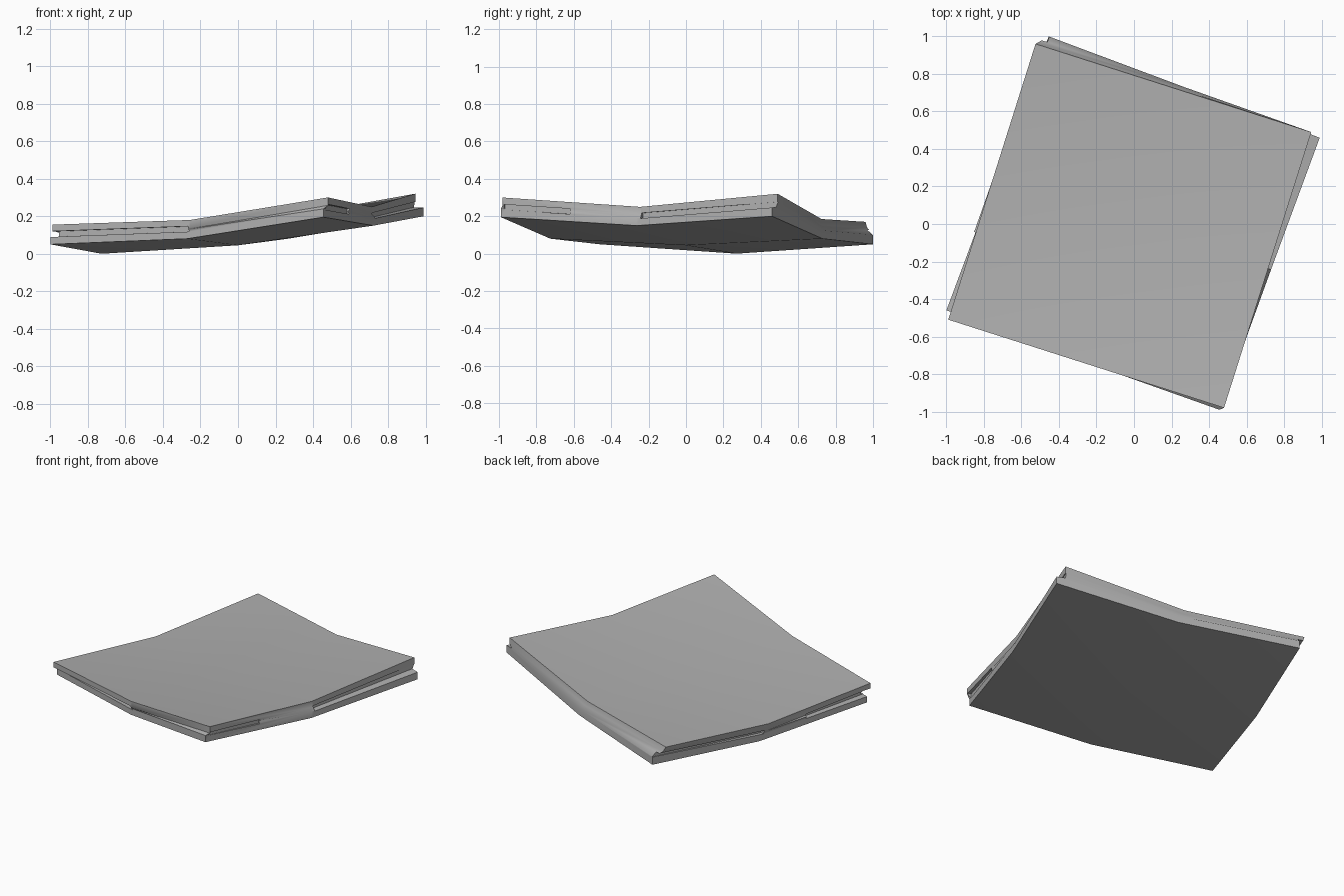
import bpy, bmesh
from mathutils import Vector

if "Cube" in bpy.data.objects:
    bpy.data.objects.remove(bpy.data.objects["Cube"])

# Corners in order: left, front, right, back
BOTTOM = [Vector(p) for p in ((-1, -.46, .05), (.455, -.99, .195), (.99, .46, .20), (-.455, 1, .05))]
TOP = [Vector(p) for p in ((-.99, -.51, .155), (.48, -.98, .30), (.945, .49, .32), (-.525, .96, .17))]
BOTTOM_MID = [.08, .15, .08, 0]
TOP_MID = [.18, .25, .185, .105]
UPPER_START = [.6, .6, .6, .6, .6, .7, .75, .6]   # where the upper slab begins, per edge point


def ring(corners, mids):
    pts = []
    for i in range(4):
        m = (corners[i] + corners[(i + 1) % 4]) / 2
        m.z = mids[i]
        pts += [corners[i].copy(), m]
    return pts


def at_heights(pts, ts):
    return [Vector((p.x, p.y, b.z + (c.z - b.z) * t)) for p, b, c, t in zip(pts, low, high, ts)]


def make_object(name, bm):
    bmesh.ops.recalc_face_normals(bm, faces=bm.faces)
    me = bpy.data.meshes.new(name)
    bm.to_mesh(me)
    bm.free()
    ob = bpy.data.objects.new(name, me)
    bpy.context.collection.objects.link(ob)
    return ob


low, high = ring(BOTTOM, BOTTOM_MID), ring(TOP, TOP_MID)

# Curved tile: lower and upper slab slightly twisted against each other
bm = bmesh.new()
upper = [h + Vector((0, 0, 0)) for h in high]
upper[5] += (low[5] - high[5]) * .3
upper[6] += (low[6] - high[6]) * .2
levels = [low, at_heights(low, [.42] * 8), at_heights(upper, UPPER_START), high]
rings = [[bm.verts.new(p) for p in pts] for pts in levels]
for a, b in zip(rings, rings[1:]):
    for i in range(8):
        j = (i + 1) % 8
        bm.faces.new((a[i], a[j], b[j], b[i]))
for r, z in ((rings[0], .045), (rings[3], .15)):
    c = bm.verts.new((0, -.003, z))
    for i in (0, 2, 4, 6):
        bm.faces.new((c, r[i - 1], r[i], r[i + 1]))
tile = make_object("curved_tile", bm)


# Groove cutters: each runs along part of one half side
def groove(start, end, f0, f1, depth=.04):
    a, b = ((low[k % 8] + high[k % 8]) / 2 for k in (start, end))
    along = b - a
    out = Vector((along.y, -along.x, 0)).normalized()
    bm = bmesh.new()
    ends = []
    for f in (f0, f1):
        p = a + along * f
        ends.append([bm.verts.new(p + out * o + Vector((0, 0, h)))
                     for o, h in ((-depth, -.012), (.1, -.014), (.1, .018), (-depth, .016))])
    for i in range(4):
        j = (i + 1) % 4
        bm.faces.new((ends[0][i], ends[0][j], ends[1][j], ends[1][i]))
    bm.faces.new(ends[0])
    bm.faces.new(ends[1])
    cutter = make_object("groove_cutter", bm)
    cutter.hide_render = True
    mod = tile.modifiers.new("groove", 'BOOLEAN')
    mod.object = cutter
    mod.operation = 'DIFFERENCE'
    mod.solver = 'EXACT'
    return cutter


cutters = [groove(0, 1, -.1, 1), groove(2, 3, .02, .5, .012), groove(3, 4, .02, 1.1, .03),
           groove(6, 7, -.1, 1, .03), groove(7, 8, .4, 1.1, .03)]

# Apply the cuts, remove the cutters, then shade
bpy.context.view_layer.objects.active = tile
tile.select_set(True)
for m in list(tile.modifiers):
    bpy.ops.object.modifier_apply(modifier=m.name)
for c in cutters:
    bpy.data.objects.remove(c)
bpy.ops.object.shade_smooth_by_angle(angle=.9)

# Dark grey material
grey = bpy.data.materials.new("dark_grey")
grey.diffuse_color = (.43, .43, .43, 1)
grey.use_nodes = True
grey.node_tree.nodes["Principled BSDF"].inputs["Base Color"].default_value = grey.diffuse_color
tile.data.materials.clear()
tile.data.materials.append(grey)
